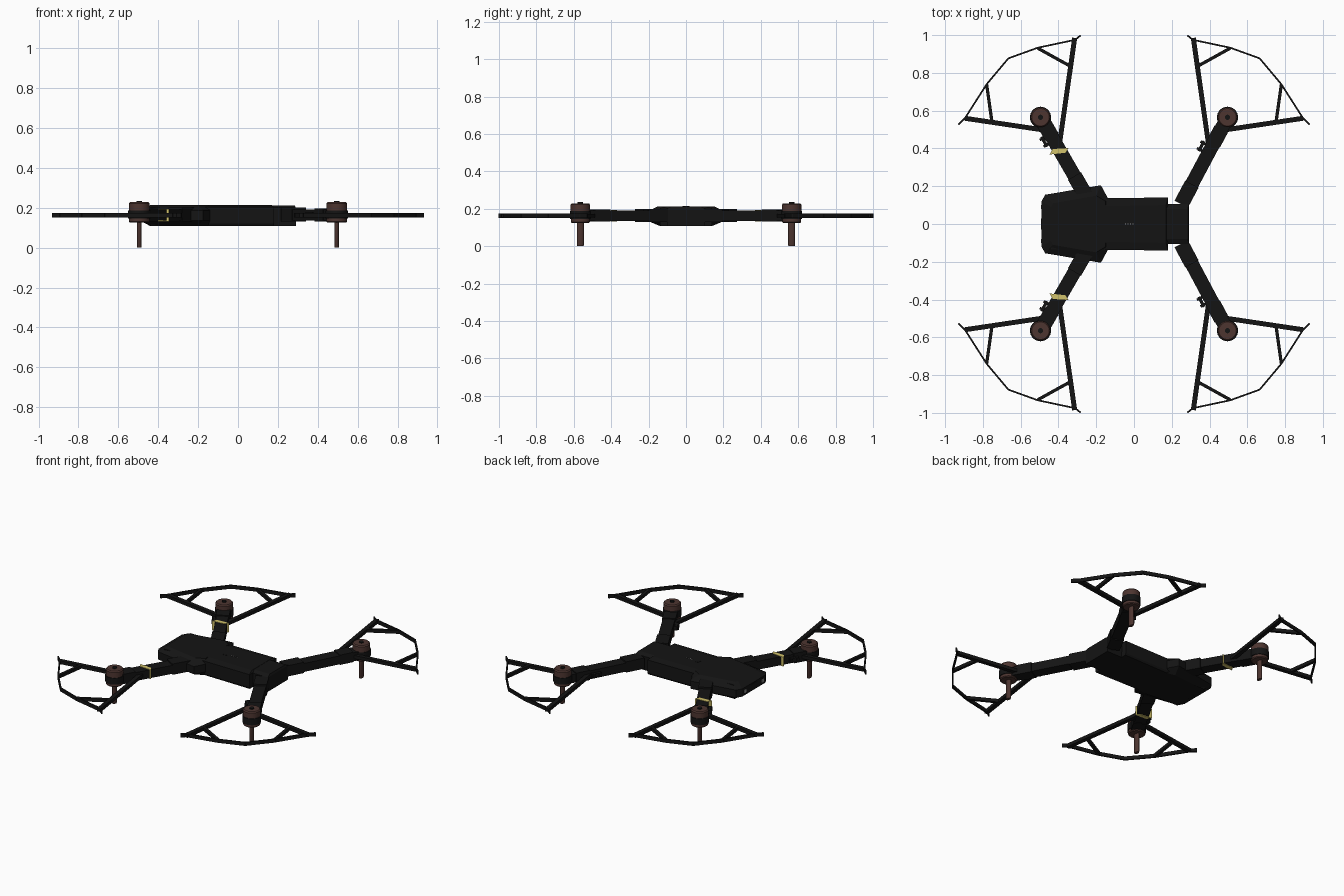
import bpy, bmesh, math
from mathutils import Vector

if "Cube" in bpy.data.objects:
    bpy.data.objects.remove(bpy.data.objects["Cube"])


def material(name, r, g, b):
    m = bpy.data.materials.new(name)
    m.diffuse_color = (r, g, b, 1)
    m.use_nodes = True
    m.node_tree.nodes["Principled BSDF"].inputs["Base Color"].default_value = m.diffuse_color
    return m


BLACK = material("matte_black", 0.007, 0.007, 0.007)
BROWN = material("dark_brown", 0.075, 0.036, 0.03)
YELLOW = material("yellow", 0.65, 0.55, 0.15)
GREY = material("lens_grey", 0.3, 0.3, 0.3)


def loft(name, layers, mat=BLACK):
    """Closed solid from stacked outlines: [(points, z), ...]."""
    bm = bmesh.new()
    rings = [[bm.verts.new((x, y, z)) for x, y in pts] for pts, z in layers]
    n = len(rings[0])
    bm.faces.new(rings[0])
    bm.faces.new(rings[-1])
    for a, b in zip(rings, rings[1:]):
        for i in range(n):
            j = (i + 1) % n
            bm.faces.new((a[i], a[j], b[j], b[i]))
    bmesh.ops.recalc_face_normals(bm, faces=bm.faces)
    me = bpy.data.meshes.new(name)
    bm.to_mesh(me)
    bm.free()
    ob = bpy.data.objects.new(name, me)
    bpy.context.collection.objects.link(ob)
    me.materials.append(mat)
    return ob


def prism(name, pts, z0, z1, mat=BLACK):
    return loft(name, [(pts, z0), (pts, z1)], mat)


def beam(name, a, b, width, z0, z1, mat=BLACK):
    a, b = Vector(a), Vector(b)
    d = (b - a).normalized()
    s = Vector((-d.y, d.x)) * width / 2
    return prism(name, [a + s, b + s, b - s, a - s], z0, z1, mat)


def lathe(name, x, y, profile, mat, squash=1.0, n=32):
    """Turned part; profile is [(radius, z), ...]."""
    layers = [([(x + r * squash * math.cos(t * math.tau / n),
                 y + r * math.sin(t * math.tau / n)) for t in range(n)], z)
              for r, z in profile]
    ob = loft(name, layers, mat)
    bpy.ops.object.select_all(action='DESELECT')
    bpy.context.view_layer.objects.active = ob
    ob.select_set(True)
    bpy.ops.object.shade_smooth_by_angle(angle=math.radians(35))
    return ob


def sym(half):
    """Mirror a half outline across the x axis."""
    return half + [(x, -y) for x, y in reversed(half)]


# Main body with lightly crowned top, and narrower tail block
loft("body", [(sym([(-0.44, 0.125), (0.18, 0.135)]), 0.108),
              (sym([(-0.44, 0.135), (0.18, 0.14)]), 0.12),
              (sym([(-0.44, 0.135), (0.18, 0.14)]), 0.203),
              (sym([(-0.40, 0.09), (0.17, 0.10)]), 0.213)])
loft("tail_block", [(sym([(0.15, 0.10), (0.29, 0.10)]), 0.108),
                    (sym([(0.15, 0.105), (0.29, 0.105)]), 0.20),
                    (sym([(0.15, 0.08), (0.285, 0.08)]), 0.212)])

# Wide front hood with bevelled edges
full = [(-0.49, 0.12), (-0.47, 0.155), (-0.175, 0.205), (-0.14, 0.14)]
loft("front_hood", [
    (sym([(-0.44, 0.10), (-0.43, 0.12), (-0.20, 0.14), (-0.15, 0.13)]), 0.108),
    (sym(full), 0.135), (sym(full), 0.185),
    (sym([(-0.44, 0.09), (-0.43, 0.11), (-0.20, 0.15), (-0.15, 0.12)]), 0.213)])

# Top button, status lights and front sensors
lathe("power_button", -0.085, 0, [(0.018, 0.21), (0.018, 0.2145)], BLACK)
for i in range(4):
    lathe("status_light", -0.045 + i * 0.013, 0, [(0.0035, 0.21), (0.0035, 0.2145)], GREY, n=10)
for y in (-0.09, 0.09):
    prism("front_sensor", [(-0.493, y - 0.01), (-0.48, y - 0.01),
                           (-0.48, y + 0.01), (-0.493, y + 0.01)], 0.15, 0.17, GREY)
prism("front_camera", [(-0.492, -0.03), (-0.48, -0.03), (-0.48, 0.03), (-0.492, 0.03)], 0.14, 0.178)

RIM = [(0.283, 0.998), (0.312, 0.975), (0.51, 0.933), (0.665, 0.877),
       (0.78, 0.74), (0.895, 0.56), (0.93, 0.527)]

for sx in (-1, 1):
    for sy in (-1, 1):
        end = "front" if sx < 0 else "rear"
        side = "left" if sy < 0 else "right"
        tag = f"{end}_{side}"

        def p(x, y):
            return (x * sx, y * sy)

        # Folding arm with its clip sleeve
        root = p(0.25, 0.105) if sx > 0 else p(0.255, 0.15)
        tip = p(0.495, 0.565)
        beam(tag + "_arm", root, tip, 0.073, 0.135, 0.19)
        ra, rb = Vector(root), Vector(tip)
        d = (rb - ra).normalized()
        beam(tag + "_clip_sleeve", ra + d * 0.36, ra + d * 0.45, 0.08, 0.132, 0.196)
        beam(tag + "_arm_hub", ra, ra + d * 0.12, 0.08, 0.13, 0.2)

        # Guard latch on the arm's flank
        c = p(0.475, 0.435) if sx < 0 else p(0.357, 0.412)
        n = Vector((-d.y, d.x))
        if n.x > 0:
            n = -n
        c = Vector(c)
        beam(tag + "_latch", c - d * 0.03, c + d * 0.03, 0.016, 0.15, 0.175)
        for o in (-0.02, 0.02):
            beam(tag + "_latch_pin", c + d * o - n * 0.045, c + d * o + n * 0.016,
                 0.014, 0.152, 0.173)

        # Yellow band on the front arms
        if sx < 0:
            prism(tag + "_yellow_band", [p(0.447, 0.368), p(0.364, 0.377),
                                         p(0.347, 0.402), p(0.43, 0.397)],
                  0.132, 0.1925, YELLOW)

        # Motor: brown base, black housing, brown cap and shaft
        x, y = tip
        lathe(tag + "_motor_base", x, y, [(0.046, 0.125), (0.051, 0.13), (0.051, 0.148)], BROWN)
        lathe(tag + "_motor_housing", x, y, [(0.056, 0.145), (0.056, 0.187)], BLACK)
        lathe(tag + "_motor_cap", x, y, [(0.052, 0.185), (0.052, 0.222), (0.046, 0.229)], BROWN)
        lathe(tag + "_motor_shaft", x, y, [(0.014, 0.225), (0.014, 0.235)], BLACK, n=16)

        # Landing leg, oval in section
        lathe(tag + "_leg", x, y, [(0.017, 0), (0.019, 0.004), (0.019, 0.13)], BROWN, 0.62, 20)

        # Propeller guard: two struts, two braces, thin rim
        z0, z1 = 0.152, 0.173
        beam(tag + "_guard_strut", p(0.395, 0.42), p(0.314, 0.985), 0.026, z0, z1)
        beam(tag + "_guard_strut", p(0.44, 0.492), p(0.897, 0.56), 0.026, z0, z1)
        beam(tag + "_guard_brace", p(0.342, 0.838), p(0.51, 0.931), 0.017, z0, z1)
        beam(tag + "_guard_brace", p(0.752, 0.54), p(0.78, 0.738), 0.017, z0, z1)
        for a, b in zip(RIM, RIM[1:]):
            beam(tag + "_guard_rim", p(*a), p(*b), 0.009, z0 - 0.001, z1 + 0.001)
